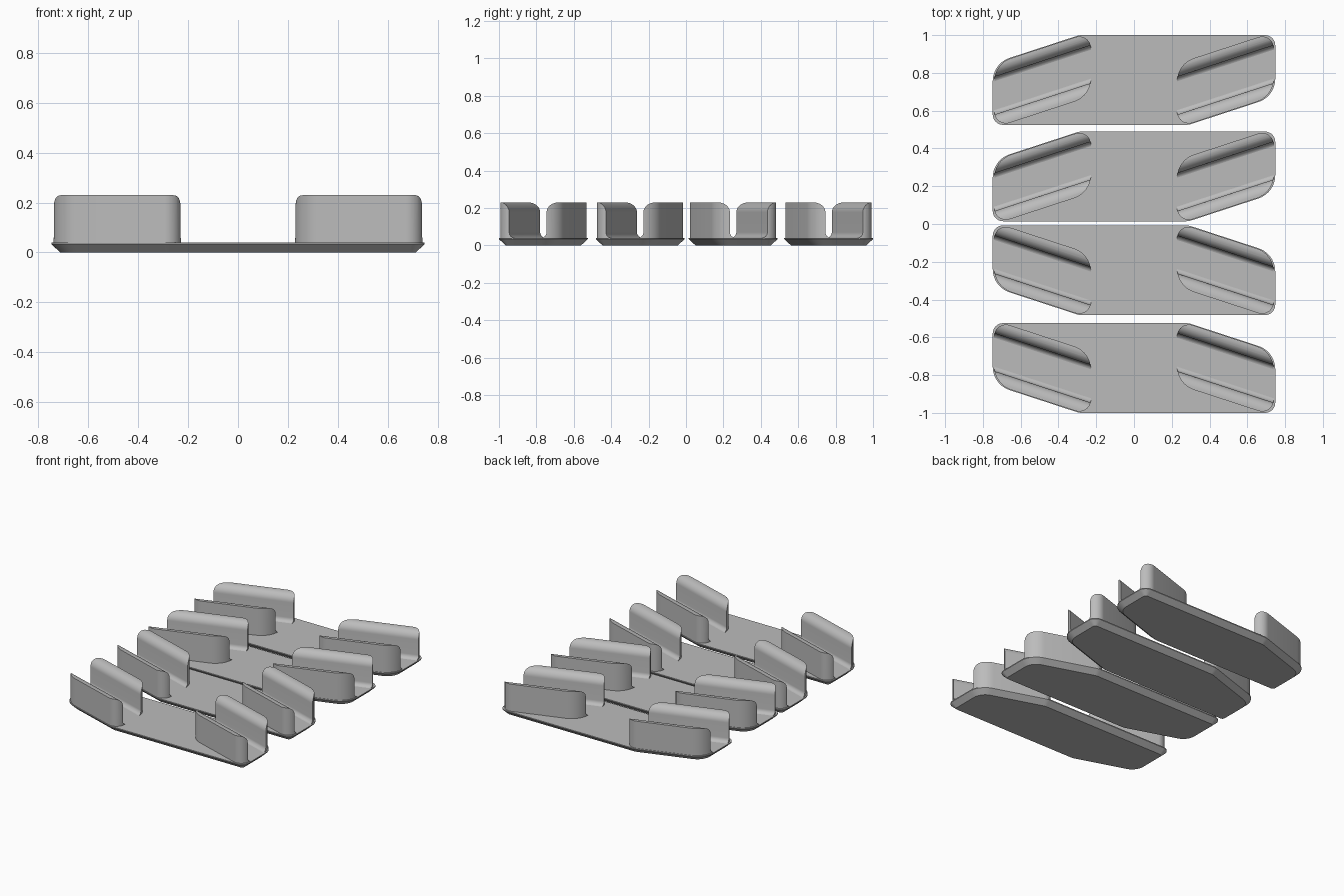
import bpy, bmesh, math
from mathutils import Vector

if "Cube" in bpy.data.objects:
    bpy.data.objects.remove(bpy.data.objects["Cube"])

SLOPE = 0.327                      # channel direction, dy/dx
ANG = math.atan(SLOPE)
BASE_TOP, WALL_TOP = 0.04, 0.23

grey = bpy.data.materials.new("light_grey")
grey.diffuse_color = (0.5, 0.5, 0.5, 1)
grey.use_nodes = True
grey.node_tree.nodes["Principled BSDF"].inputs["Base Color"].default_value = grey.diffuse_color


def rounded(corners, seg=10):
    """Convex polygon (x, y, radius), counter-clockwise, with filleted corners."""
    out, n = [], len(corners)
    for i, (x, y, r) in enumerate(corners):
        p = Vector((x, y))
        a = (Vector(corners[i - 1][:2]) - p).normalized()
        b = (Vector(corners[(i + 1) % n][:2]) - p).normalized()
        half = a.angle(b) / 2
        c = p + (a + b).normalized() * r / math.sin(half)
        start = p + a * r / math.tan(half) - c
        sweep = math.pi - 2 * half
        for k in range(seg + 1):
            t = sweep * k / seg
            out.append(c + Vector((start.x * math.cos(t) - start.y * math.sin(t),
                                   start.x * math.sin(t) + start.y * math.cos(t))))
    return out


def inset(pts, d):
    """Move every outline point inwards by d."""
    res = []
    for i, p in enumerate(pts):
        e1 = (p - pts[i - 1]).normalized()
        e2 = (pts[(i + 1) % len(pts)] - p).normalized()
        n = (Vector((-e1.y, e1.x)) + Vector((-e2.y, e2.x))).normalized()
        res.append(p + n * d / max(0.5, n.dot(Vector((-e1.y, e1.x)))))
    return res


def loft(name, rings):
    """Solid through a list of equally sized rings of 3D points."""
    bm = bmesh.new()
    rows = [[bm.verts.new(p) for p in ring] for ring in rings]
    n = len(rows[0])
    for lo, hi in zip(rows, rows[1:]):
        for i in range(n):
            bm.faces.new((lo[i], lo[(i + 1) % n], hi[(i + 1) % n], hi[i]))
    bm.faces.new(rows[0][::-1])
    bm.faces.new(rows[-1])
    bmesh.ops.recalc_face_normals(bm, faces=bm.faces)
    me = bpy.data.meshes.new(name)
    bm.to_mesh(me)
    bm.free()
    me.materials.append(grey)
    ob = bpy.data.objects.new(name, me)
    bpy.context.collection.objects.link(ob)
    return ob


def activate(ob):
    bpy.ops.object.select_all(action='DESELECT')
    ob.select_set(True)
    bpy.context.view_layer.objects.active = ob


def smooth(ob):
    activate(ob)
    bpy.ops.object.shade_smooth_by_angle(angle=math.radians(30))


def base_plate(y0, s):
    # long hexagon with two slanted sides and a chamfered underside
    X, Y, k = 0.748, 0.2375, 0.0875
    kx = X - (Y - k) / SLOPE
    pts = rounded([(-X, -Y, 0.055), (kx, -Y, 0.1), (X, -k, 0.13),
                   (X, Y, 0.055), (-kx, Y, 0.1), (-X, k, 0.13)])
    levels = [(0.036, 0), (0, 0.033), (0, BASE_TOP)]
    smooth(loft("base_plate", [[(p.x, y0 + s * p.y, z) for p in inset(pts, d)]
                               for d, z in levels]))


def clip(x0, y0, s):
    # slanted block with rounded upright corners
    X, H = 0.256, 0.17
    d = X * SLOPE
    pts = rounded([(-X, -H - d, 0.13), (X, -H + d, 0.13), (X, H + d, 0.062), (-X, H - d, 0.13)])
    pts = rounded([(-X, -H - d, 0.062), (X, -H + d, 0.13),
                   (X, H + d, 0.062), (-X, H - d, 0.13)])
    block = loft("clip_walls", [[(x0 + p.x, y0 + s * p.y, z) for p in pts]
                                for z in (0.03, WALL_TOP)])
    # channel profile: flared mouth, upright sides, filleted floor
    w, r, f, z0 = 0.095, 0.055, 0.03, BASE_TOP - 0.001
    side = [(w + r, WALL_TOP + 0.05)]
    side += [(w + r - r * math.sin(t), WALL_TOP - r + r * math.cos(t))
             for t in (math.pi / 2 * i / 10 for i in range(11))]
    side += [(w - f + f * math.cos(t), z0 + f - f * math.sin(t))
             for t in (math.pi / 2 * i / 6 for i in range(7))]
    profile = side + [(-v, z) for v, z in reversed(side)]
    c, n = math.cos(ANG), math.sin(ANG)
    cutter = loft("channel_cutter", [[(x0 + u * c - v * n, y0 + s * (u * n + v * c), z)
                                      for v, z in profile] for u in (-0.6, 0.6)])
    activate(block)
    mod = block.modifiers.new("channel", 'BOOLEAN')
    mod.operation, mod.solver, mod.object = 'DIFFERENCE', 'EXACT', cutter
    bpy.ops.object.modifier_apply(modifier=mod.name)
    bpy.data.objects.remove(cutter)
    smooth(block)


# four plates, the front pair slanting the other way
for y0, s in ((0.7625, 1), (0.252, 1), (-0.245, -1), (-0.7625, -1)):
    base_plate(y0, s)
    for x0 in (-0.484, 0.484):
        clip(x0, y0, s)
